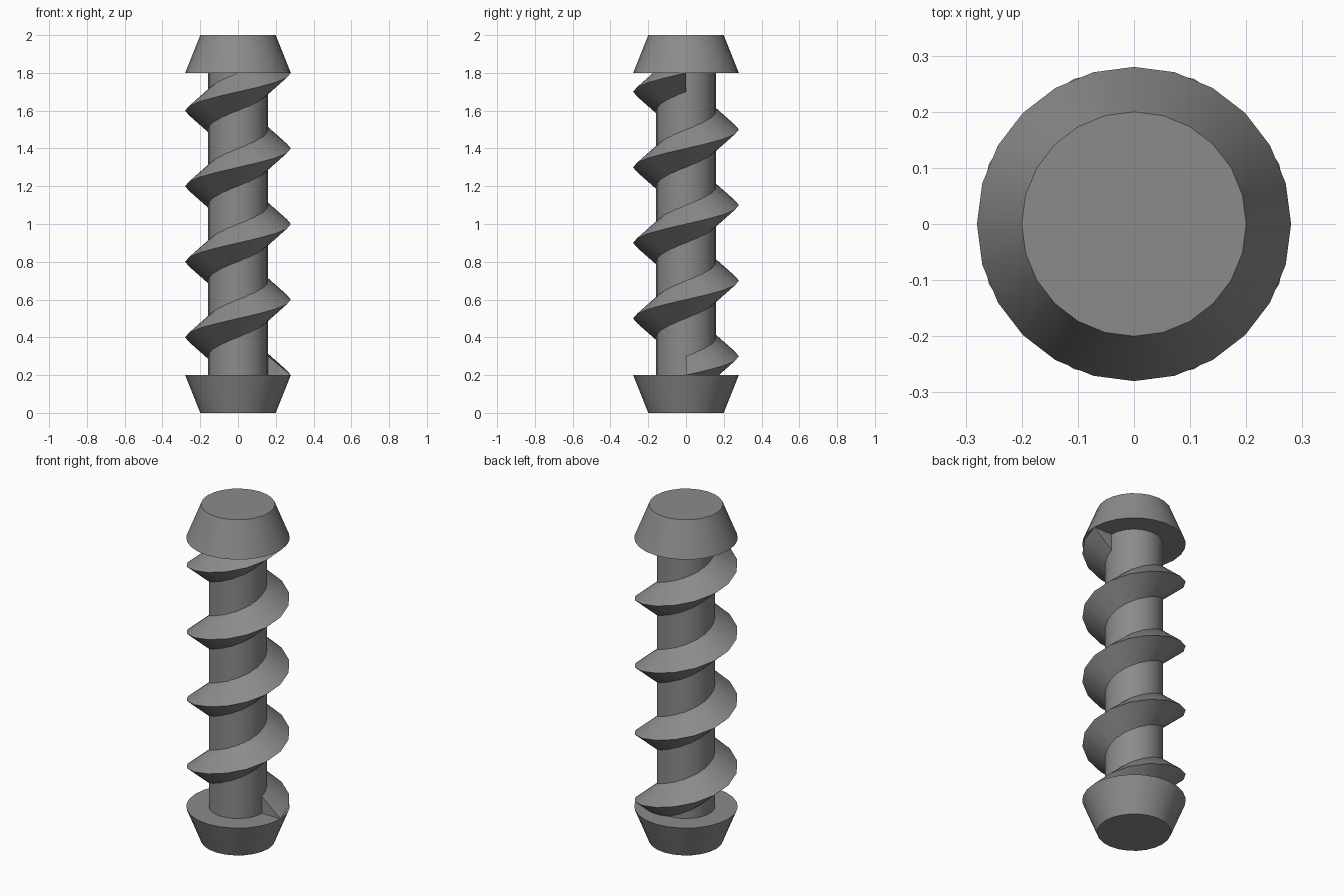
import bpy, bmesh
from math import cos, sin, pi, radians

cube = bpy.data.objects.get("Cube")
if cube:
    bpy.data.objects.remove(cube, do_unlink=True)

steel = bpy.data.materials.new("grey_steel")
steel.use_nodes = True
GREY = (0.26, 0.26, 0.26, 1)
steel.diffuse_color = GREY
steel.node_tree.nodes["Principled BSDF"].inputs["Base Color"].default_value = GREY


def finish(obj):
    obj.data.materials.append(steel)
    bpy.ops.object.select_all(action="DESELECT")
    obj.select_set(True)
    bpy.context.view_layer.objects.active = obj
    bpy.ops.object.shade_smooth_by_angle(angle=radians(30))


def tapered(name, r_low, r_high, low, high):
    bpy.ops.mesh.primitive_cone_add(vertices=24, radius1=r_low, radius2=r_high,
                                    depth=high - low, location=(0, 0, (low + high) / 2))
    obj = bpy.context.object
    obj.name = name
    finish(obj)


# Tapered ends and the straight shaft between them
tapered("bottom_end", 0.2, 0.28, 0, 0.2)
tapered("top_end", 0.28, 0.2, 1.8, 2)
tapered("shaft", 0.158, 0.158, 0.2, 1.8)

# Screw thread: a triangular section swept up a helix
SEGMENTS, TURNS, PITCH = 16, 4, 0.4
section = [(0.158, -0.1), (0.28, 0), (0.158, 0.1)]
bm = bmesh.new()
rings = []
for i in range(SEGMENTS * TURNS + 1):
    turn = i / SEGMENTS
    a = 2 * pi * turn
    rings.append([bm.verts.new((r * cos(a), r * sin(a), 0.2 + PITCH * turn + h))
                  for r, h in section])
for lower, upper in zip(rings, rings[1:]):
    for j in range(3):
        k = (j + 1) % 3
        bm.faces.new((lower[j], lower[k], upper[k], upper[j]))
bm.faces.new(rings[0])
bm.faces.new(rings[-1])
bmesh.ops.recalc_face_normals(bm, faces=bm.faces)
mesh = bpy.data.meshes.new("screw_thread")
bm.to_mesh(mesh)
bm.free()
thread = bpy.data.objects.new("screw_thread", mesh)
bpy.context.collection.objects.link(thread)
finish(thread)
